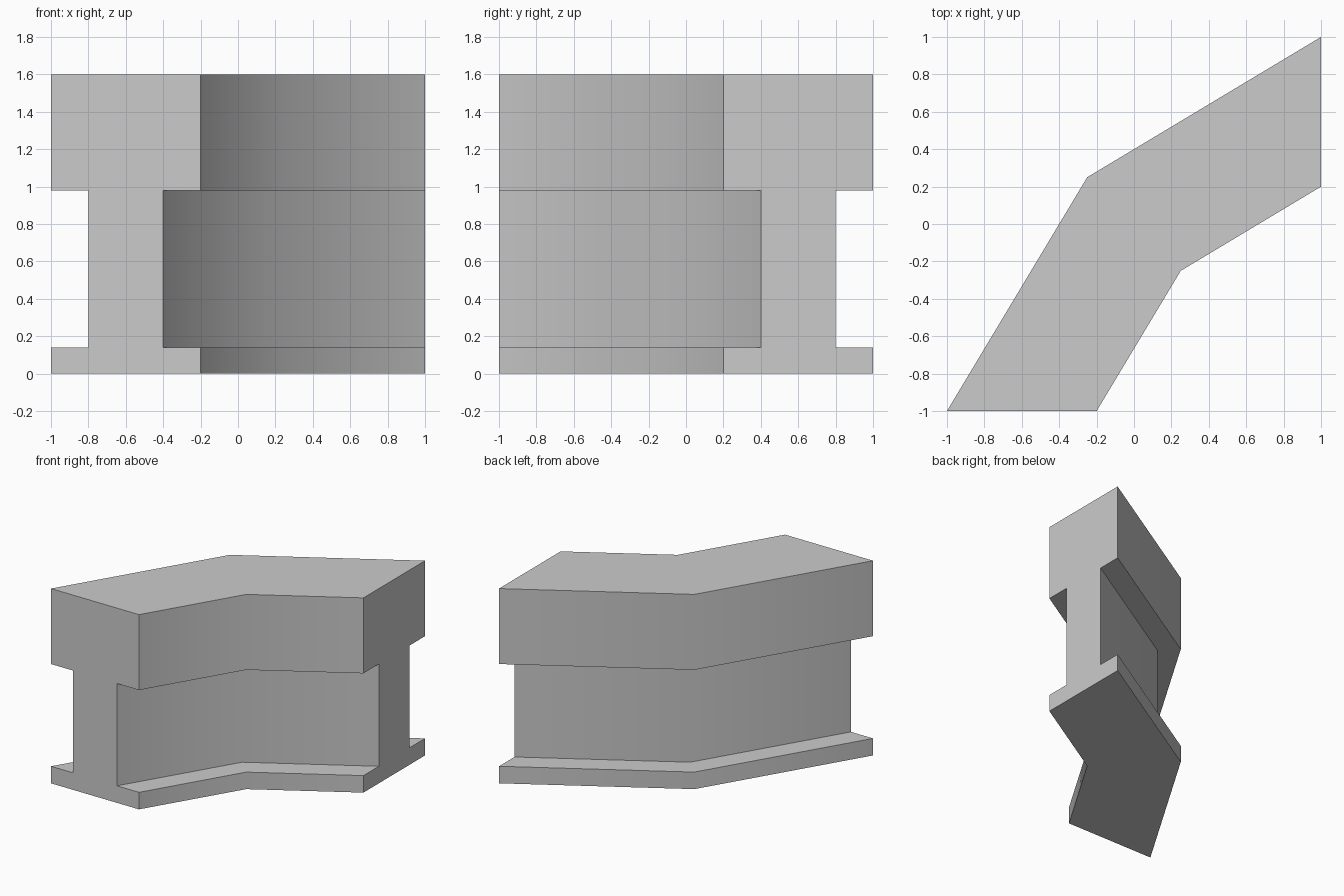
import bpy, bmesh, math
from mathutils import Vector

cube = bpy.data.objects.get("Cube")
if cube:
    bpy.data.objects.remove(cube, do_unlink=True)

# Plain grey material
grey = bpy.data.materials.new("plain_grey")
grey.use_nodes = True
colour = (0.6, 0.6, 0.6, 1)
grey.diffuse_color = colour
grey.node_tree.nodes["Principled BSDF"].inputs["Base Color"].default_value = colour

# I-shaped section: (fraction across the width, height), outer side then inner side
outer = [(0, 0), (0, 0.14), (0.25, 0.14), (0.25, 0.98), (0, 0.98), (0, 1.6)]
section = outer + [(1 - t, z) for t, z in reversed(outer)]

# Stations along the bent beam: outer and inner edge in plan (front end, bend, side end)
stations = [((-1, -1), (-0.2, -1)),
            ((-0.25, 0.25), (0.25, -0.25)),
            ((1, 1), (1, 0.2))]

# Sweep the section through the stations and cap both ends
bm = bmesh.new()
rings = []
for a, b in stations:
    ring = []
    for t, z in section:
        p = Vector(a).lerp(Vector(b), t)
        ring.append(bm.verts.new((p.x, p.y, z)))
    rings.append(ring)
n = len(section)
for r, s in zip(rings, rings[1:]):
    for i in range(n):
        j = (i + 1) % n
        bm.faces.new((r[i], r[j], s[j], s[i]))
bm.faces.new(rings[0])
bm.faces.new(rings[-1])
bmesh.ops.recalc_face_normals(bm, faces=bm.faces[:])

mesh = bpy.data.meshes.new("bent_beam")
bm.to_mesh(mesh)
bm.free()
mesh.materials.append(grey)
beam = bpy.data.objects.new("bent_beam", mesh)
bpy.context.collection.objects.link(beam)

# Soft shading across the bend, sharp elsewhere
bpy.ops.object.select_all(action='DESELECT')
beam.select_set(True)
bpy.context.view_layer.objects.active = beam
bpy.ops.object.shade_smooth_by_angle(angle=math.radians(35))
